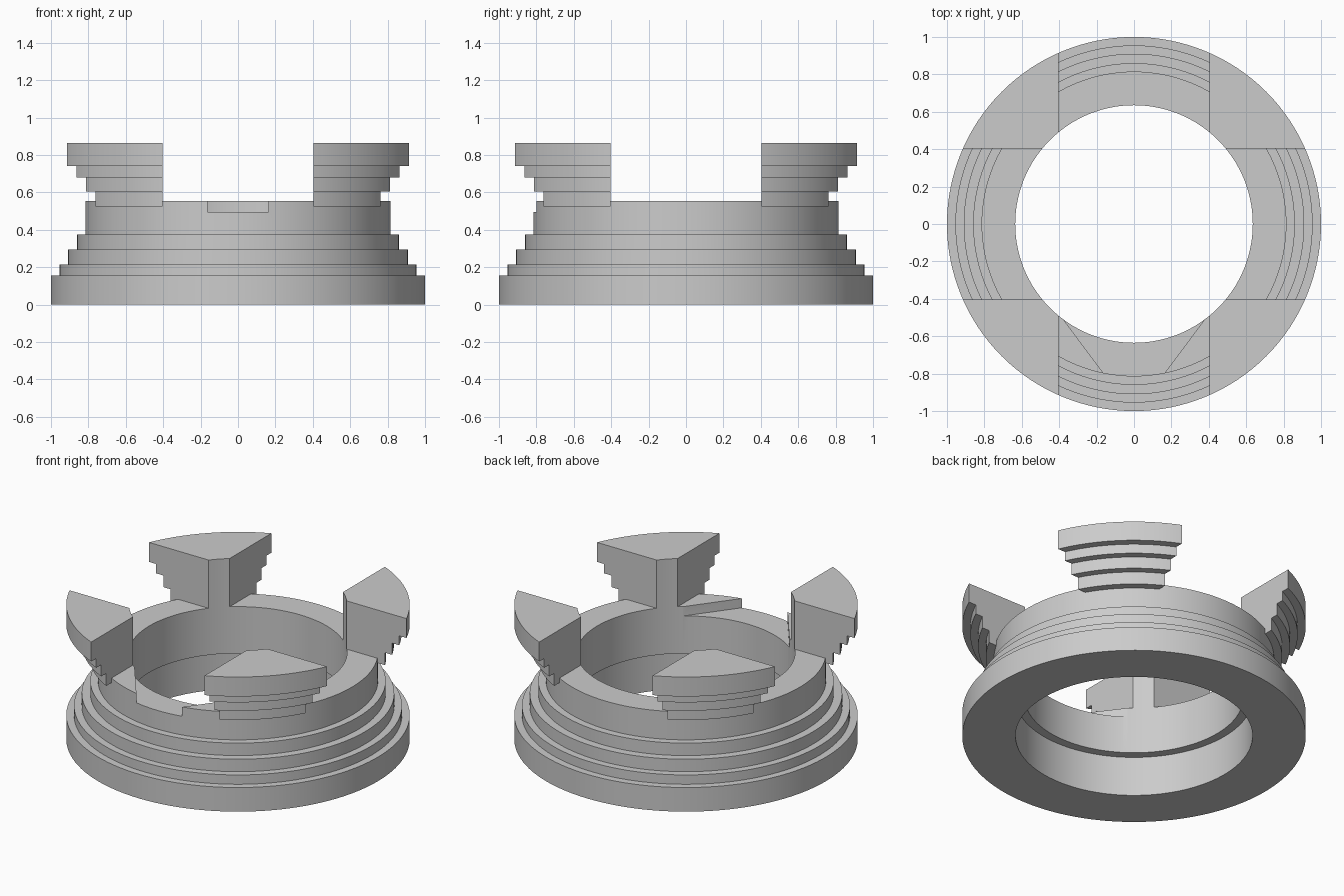
import bpy, bmesh, math
from mathutils import Matrix, Vector

if "Cube" in bpy.data.objects:
    bpy.data.objects.remove(bpy.data.objects["Cube"], do_unlink=True)

GREY = (0.6, 0.6, 0.6, 1.0)
grey = bpy.data.materials.new("plain grey")
grey.use_nodes = True
grey.diffuse_color = GREY
grey.node_tree.nodes["Principled BSDF"].inputs["Base Color"].default_value = GREY
SEGMENTS = 128


def lathe(profile):
    """Turn a closed (radius, height) profile into a ring around z."""
    bm = bmesh.new()
    rings = []
    for i in range(SEGMENTS):
        turn = Matrix.Rotation(2 * math.pi * i / SEGMENTS, 3, 'Z')
        rings.append([bm.verts.new(turn @ Vector((r, 0, z))) for r, z in profile])
    n = len(profile)
    for i in range(SEGMENTS):
        a, b = rings[i], rings[(i + 1) % SEGMENTS]
        for j in range(n):
            k = (j + 1) % n
            bm.faces.new((a[j], b[j], b[k], a[k]))
    return bm


def make_object(name, bm):
    bmesh.ops.recalc_face_normals(bm, faces=bm.faces[:])
    mesh = bpy.data.meshes.new(name)
    bm.to_mesh(mesh)
    bm.free()
    mesh.materials.append(grey)
    obj = bpy.data.objects.new(name, mesh)
    bpy.context.collection.objects.link(obj)
    return obj


def select(obj):
    bpy.ops.object.select_all(action='DESELECT')
    obj.select_set(True)
    bpy.context.view_layer.objects.active = obj


# Stepped ring with a wider bore at the bottom
ring = make_object("stepped_ring", lathe([
    (0.69, 0), (1, 0), (1, 0.155), (0.955, 0.155), (0.955, 0.215),
    (0.91, 0.215), (0.91, 0.295), (0.86, 0.295), (0.86, 0.375),
    (0.815, 0.375), (0.815, 0.555), (0.635, 0.555), (0.635, 0.255), (0.69, 0.255)]))

# Tapered notch in the front of the rim
bm = bmesh.new()
outline = [(-0.087, -0.9), (0.087, -0.9), (0.46, -0.4), (-0.46, -0.4)]
floor = bm.faces.new([bm.verts.new((x, y, 0.495)) for x, y in outline])
top = bmesh.ops.extrude_face_region(bm, geom=[floor])["geom"]
bmesh.ops.translate(bm, vec=(0, 0, 0.2),
                    verts=[v for v in top if isinstance(v, bmesh.types.BMVert)])
cutter = make_object("notch_cutter", bm)
cutter.hide_render = True
cut = ring.modifiers.new("notch", 'BOOLEAN')
cut.operation = 'DIFFERENCE'
cut.solver = 'EXACT'
cut.object = cutter
select(ring)
bpy.ops.object.modifier_apply(modifier=cut.name)
bpy.data.objects.remove(cutter, do_unlink=True)

# Corner jaws: a flaring stepped ring trimmed to one quadrant, then mirrored
bm = lathe([
    (0.635, 0.555), (0.815, 0.555), (0.815, 0.525), (0.863, 0.525), (0.863, 0.605),
    (0.908, 0.605), (0.908, 0.68), (0.953, 0.68), (0.953, 0.74),
    (1, 0.74), (1, 0.865), (0.635, 0.865)])
for axis in (Vector((1, 0, 0)), Vector((0, 1, 0))):
    bmesh.ops.bisect_plane(bm, geom=bm.verts[:] + bm.edges[:] + bm.faces[:],
                           plane_co=axis * 0.403, plane_no=axis, clear_inner=True)
    bmesh.ops.holes_fill(bm, edges=[e for e in bm.edges if e.is_boundary], sides=0)
jaws = make_object("corner_jaws", bm)
mirror = jaws.modifiers.new("four corners", 'MIRROR')
mirror.use_axis = (True, True, False)
select(jaws)
bpy.ops.object.modifier_apply(modifier=mirror.name)

for obj in (ring, jaws):
    select(obj)
    bpy.ops.object.shade_smooth_by_angle(angle=math.radians(30))
